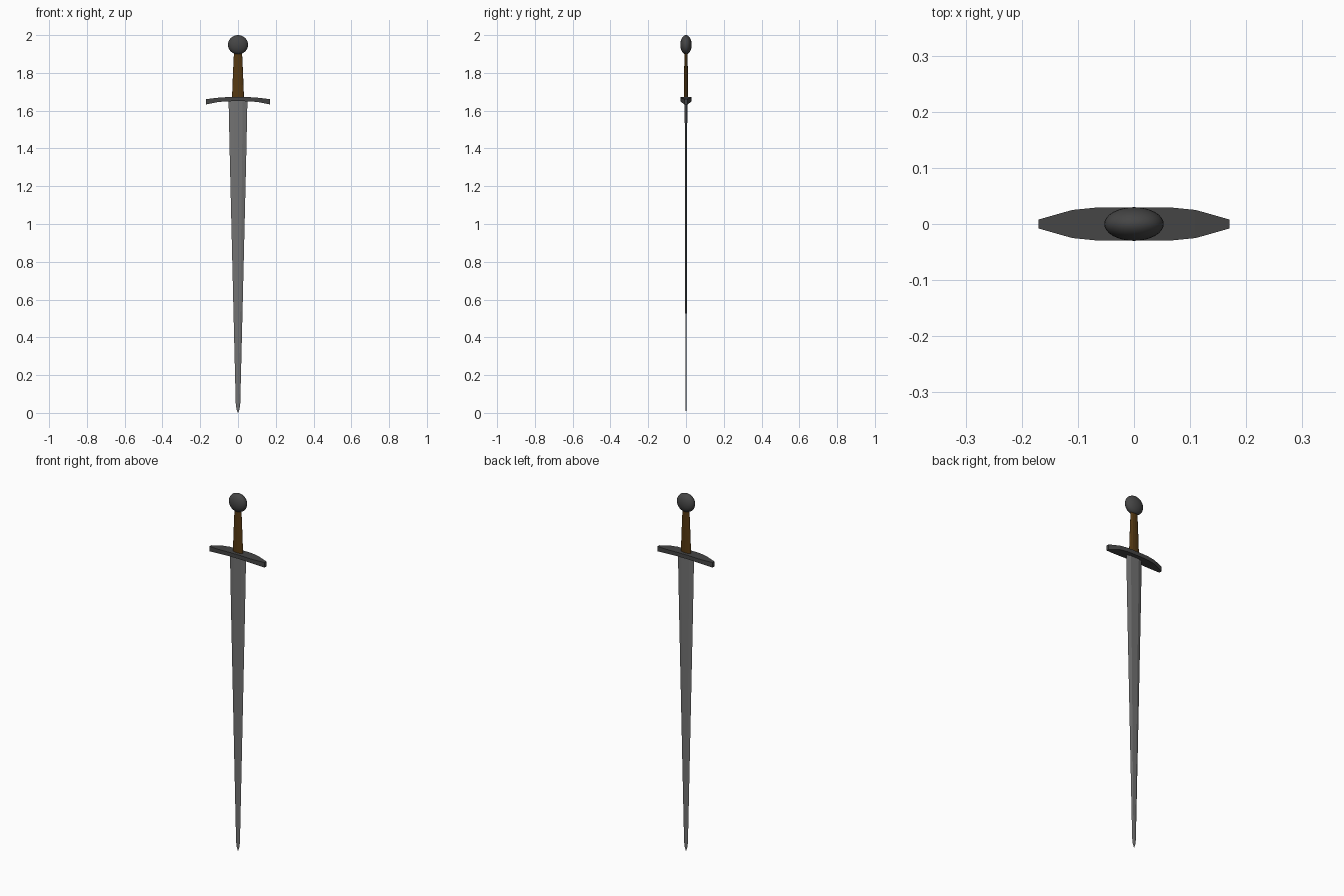
import bpy, bmesh, math

if "Cube" in bpy.data.objects:
    bpy.data.objects.remove(bpy.data.objects["Cube"])


def loft(name, rings, color=None):
    """Skin a list of equal-length vertex rings and cap both ends."""
    bm = bmesh.new()
    loops = [[bm.verts.new(p) for p in ring] for ring in rings]
    for a, b in zip(loops, loops[1:]):
        n = len(a)
        for i in range(n):
            j = (i + 1) % n
            bm.faces.new((a[i], a[j], b[j], b[i]))
    bm.faces.new(loops[0])
    bm.faces.new(loops[-1])
    bmesh.ops.recalc_face_normals(bm, faces=bm.faces)
    mesh = bpy.data.meshes.new(name)
    bm.to_mesh(mesh)
    bm.free()
    ob = bpy.data.objects.new(name, mesh)
    bpy.context.collection.objects.link(ob)
    if color:
        paint(ob, color)
    return ob


def paint(ob, color):
    mat = bpy.data.materials.new(ob.name + "_material")
    mat.diffuse_color = color
    mat.use_nodes = True
    mat.node_tree.nodes["Principled BSDF"].inputs["Base Color"].default_value = mat.diffuse_color
    ob.data.materials.append(mat)


STEEL = (0.17, 0.17, 0.17, 1)
IRON = (0.06, 0.06, 0.06, 1)
LEATHER = (0.09, 0.04, 0.006, 1)

# Blade: flattened hexagonal section tapering to a point
def blade_ring(z, w, t):
    m = w * 0.5
    return [(w, 0, z), (m, t, z), (-m, t, z), (-w, 0, z), (-m, -t, z), (m, -t, z)]

loft("blade", [blade_ring(*s) for s in (
    (1.66, 0.05, 0.007), (1.33, 0.043, 0.006), (0.54, 0.024, 0.004),
    (0.05, 0.012, 0.003), (0.02, 0.008, 0.002), (0.0, 0.001, 0.0005))], STEEL)

# Crossguard: half stations (x, half depth, bottom z, top z), mirrored
half = [(0.03, 0.029, 1.650, 1.672), (0.07, 0.029, 1.649, 1.671),
        (0.11, 0.025, 1.645, 1.668), (0.17, 0.008, 1.633, 1.661)]
stations = [(-x, d, b, t) for x, d, b, t in reversed(half)] + half
loft("crossguard", [[(x, -d, b), (x, d, b), (x, d, t), (x, -d, t)]
                    for x, d, b, t in stations], IRON)

# Grip: oval column, slimmer towards the pommel
def oval(z, rx, ry, n=12):
    return [(rx * math.cos(2 * math.pi * i / n), ry * math.sin(2 * math.pi * i / n), z)
            for i in range(n)]

loft("grip", [oval(1.66, 0.032, 0.011), oval(1.79, 0.027, 0.010),
              oval(1.92, 0.021, 0.008)], LEATHER)

# Pommel: smooth flattened ball
bpy.ops.mesh.primitive_uv_sphere_add(segments=32, ring_count=16, radius=1,
                                     location=(0, 0, 1.949))
pommel = bpy.context.object
pommel.name = "pommel"
pommel.scale = (0.053, 0.03, 0.051)
bpy.ops.object.transform_apply(location=False, rotation=False, scale=True)
bpy.ops.object.shade_smooth_by_angle()
paint(pommel, IRON)
